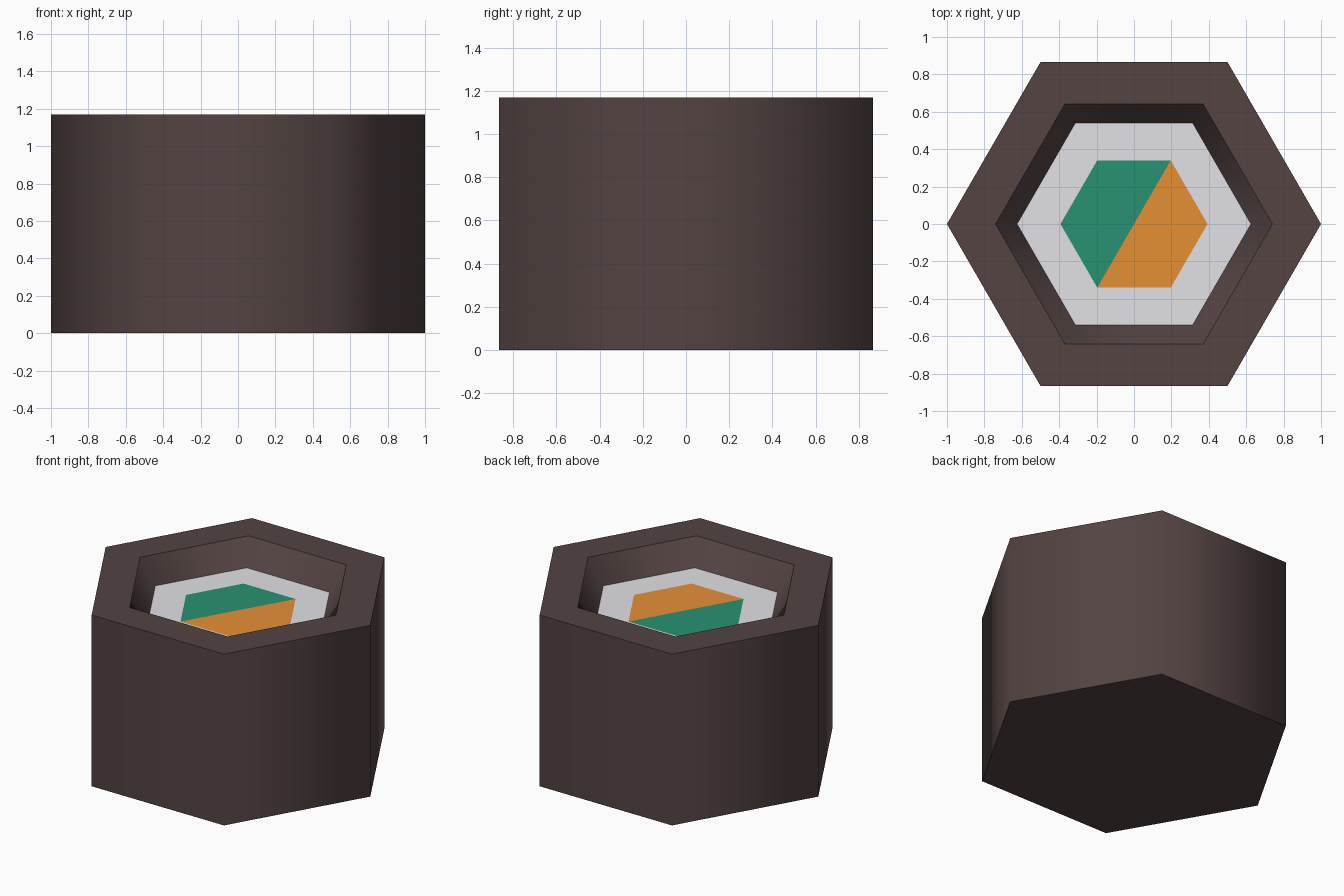
import bpy, bmesh, math

if "Cube" in bpy.data.objects:
    bpy.data.objects.remove(bpy.data.objects["Cube"])


def linear(c):
    c /= 255
    return c / 12.92 if c <= 0.04045 else ((c + 0.055) / 1.055) ** 2.4


def material(name, rgb):
    m = bpy.data.materials.new(name)
    m.diffuse_color = [linear(c) for c in rgb] + [1.0]
    m.use_nodes = True
    m.node_tree.nodes["Principled BSDF"].inputs["Base Color"].default_value = m.diffuse_color
    return m


def ring(bm, radius, z, corners=range(6)):
    return [bm.verts.new((radius * math.cos(math.radians(60 * i)),
                          radius * math.sin(math.radians(60 * i)), z)) for i in corners]


def bridge(bm, a, b, smooth=False):
    for i in range(6):
        j = (i + 1) % 6
        bm.faces.new((a[i], a[j], b[j], b[i])).smooth = smooth


def finish(bm, name, mat):
    mesh = bpy.data.meshes.new(name)
    bm.to_mesh(mesh)
    bm.free()
    mesh.materials.append(mat)
    ob = bpy.data.objects.new(name, mesh)
    bpy.context.collection.objects.link(ob)


TOP, FLOOR = 1.17, 1.005
R_OUT, R_RIM, R_RICE, R_FILL = 1.0, 0.74, 0.625, 0.393

# seaweed wrap: closed base, smooth outer wall, flat rim, sloped inner wall
bm = bmesh.new()
base, top = ring(bm, R_OUT, 0), ring(bm, R_OUT, TOP)
rim, inner = ring(bm, R_RIM, TOP), ring(bm, R_RICE, FLOOR)
bm.faces.new(base[::-1])
bridge(bm, base, top, True)
bridge(bm, top, rim)
bridge(bm, rim, inner, True)
for e in bm.edges:  # keep the horizontal rims crisp
    if abs(e.verts[0].co.z - e.verts[1].co.z) < 1e-5:
        e.smooth = False
finish(bm, "seaweed_wrap", material("dark brown", (83, 67, 66)))

# rice: flat hexagonal band on the recess floor
bm = bmesh.new()
bridge(bm, ring(bm, R_RICE, FLOOR), ring(bm, R_FILL, FLOOR))
finish(bm, "rice", material("rice white", (226, 225, 230)))

# filling: two half hexagons split along the 60 degree diagonal
for name, start, mat in (("green_filling", 1, material("green", (39, 146, 115))),
                         ("orange_filling", 4, material("orange", (230, 144, 53)))):
    bm = bmesh.new()
    bm.faces.new(ring(bm, R_FILL, FLOOR, range(start, start + 4)))
    finish(bm, name, mat)
